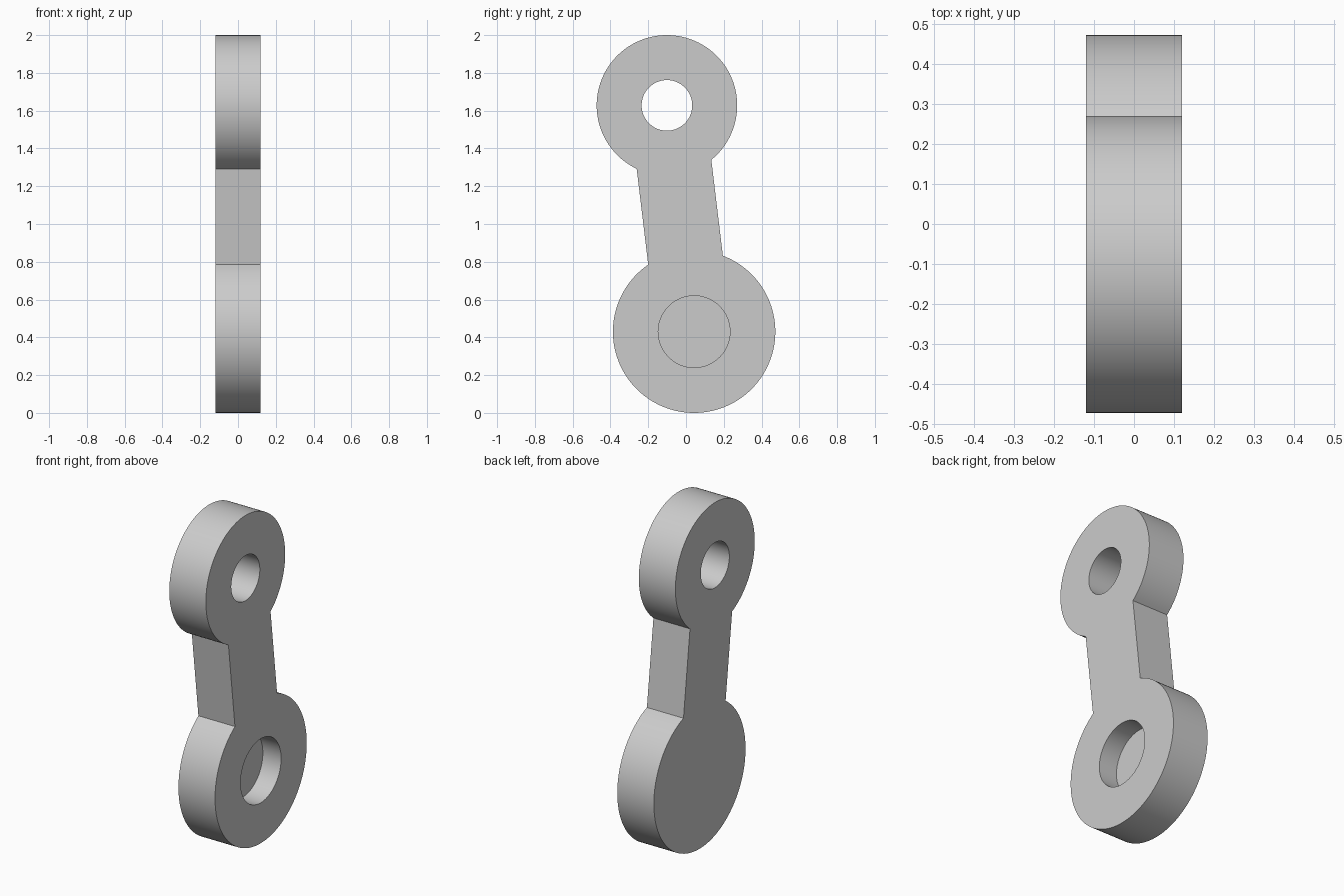
import bpy, bmesh, math
from mathutils import Vector

default = bpy.data.objects.get("Cube")
if default:
    bpy.data.objects.remove(default, do_unlink=True)

# Dimensions, with profile points as (y, z)
HALF_THICK = 0.12
TOP, TOP_R, TOP_HOLE_R = Vector((-0.101, 1.628)), 0.372, 0.134
LOW, LOW_R, POCKET_R = Vector((0.043, 0.43)), 0.43, 0.19
BAR_HALF = 0.199

grey = bpy.data.materials.new("plain grey")
grey.use_nodes = True
colour = (0.6, 0.6, 0.6, 1)
grey.diffuse_color = colour
grey.node_tree.nodes["Principled BSDF"].inputs["Base Color"].default_value = colour


def arc(centre, radius, start, end, steps):
    """Points on an arc, both ends included."""
    angles = [start + (end - start) * i / steps for i in range(steps + 1)]
    return [centre + radius * Vector((math.cos(a), math.sin(a))) for a in angles]


def prism(name, points, x0, x1):
    """Extrude a closed profile along x."""
    bm = bmesh.new()
    face = bm.faces.new([bm.verts.new((x0, p.x, p.y)) for p in points])
    grown = bmesh.ops.extrude_face_region(bm, geom=[face])["geom"]
    verts = [v for v in grown if isinstance(v, bmesh.types.BMVert)]
    bmesh.ops.translate(bm, verts=verts, vec=(x1 - x0, 0, 0))
    bmesh.ops.recalc_face_normals(bm, faces=bm.faces)
    mesh = bpy.data.meshes.new(name)
    bm.to_mesh(mesh)
    bm.free()
    mesh.materials.append(grey)
    obj = bpy.data.objects.new(name, mesh)
    bpy.context.collection.objects.link(obj)
    return obj


# Link body: two round ends joined by a straight bar
axis = TOP - LOW
lean = math.atan2(axis.y, axis.x)
top_gap = math.asin(BAR_HALF / TOP_R)
low_gap = math.asin(BAR_HALF / LOW_R)
outline = arc(TOP, TOP_R, lean - math.pi + top_gap, lean + math.pi - top_gap, 96)
outline += arc(LOW, LOW_R, lean + low_gap, lean + math.tau - low_gap, 96)
link = prism("link_arm", outline, -HALF_THICK, HALF_THICK)

# Through hole in the upper end, half-depth pocket in the lower end
cuts = [("through_hole_cutter", TOP, TOP_HOLE_R, -0.2),
        ("pocket_cutter", LOW, POCKET_R, 0.0)]
bpy.context.view_layer.objects.active = link
for name, centre, radius, depth in cuts:
    cutter = prism(name, arc(centre, radius, 0, math.tau, 80)[:-1], depth, 0.2)
    cutter.hide_render = True
    mod = link.modifiers.new(name, "BOOLEAN")
    mod.operation = "DIFFERENCE"
    mod.solver = "EXACT"
    mod.object = cutter
    bpy.ops.object.modifier_apply(modifier=mod.name)
    bpy.data.objects.remove(cutter, do_unlink=True)

# Smooth the rounds, keep the rims crisp
bpy.ops.object.select_all(action="DESELECT")
link.select_set(True)
bpy.ops.object.shade_smooth_by_angle(angle=math.radians(30))
